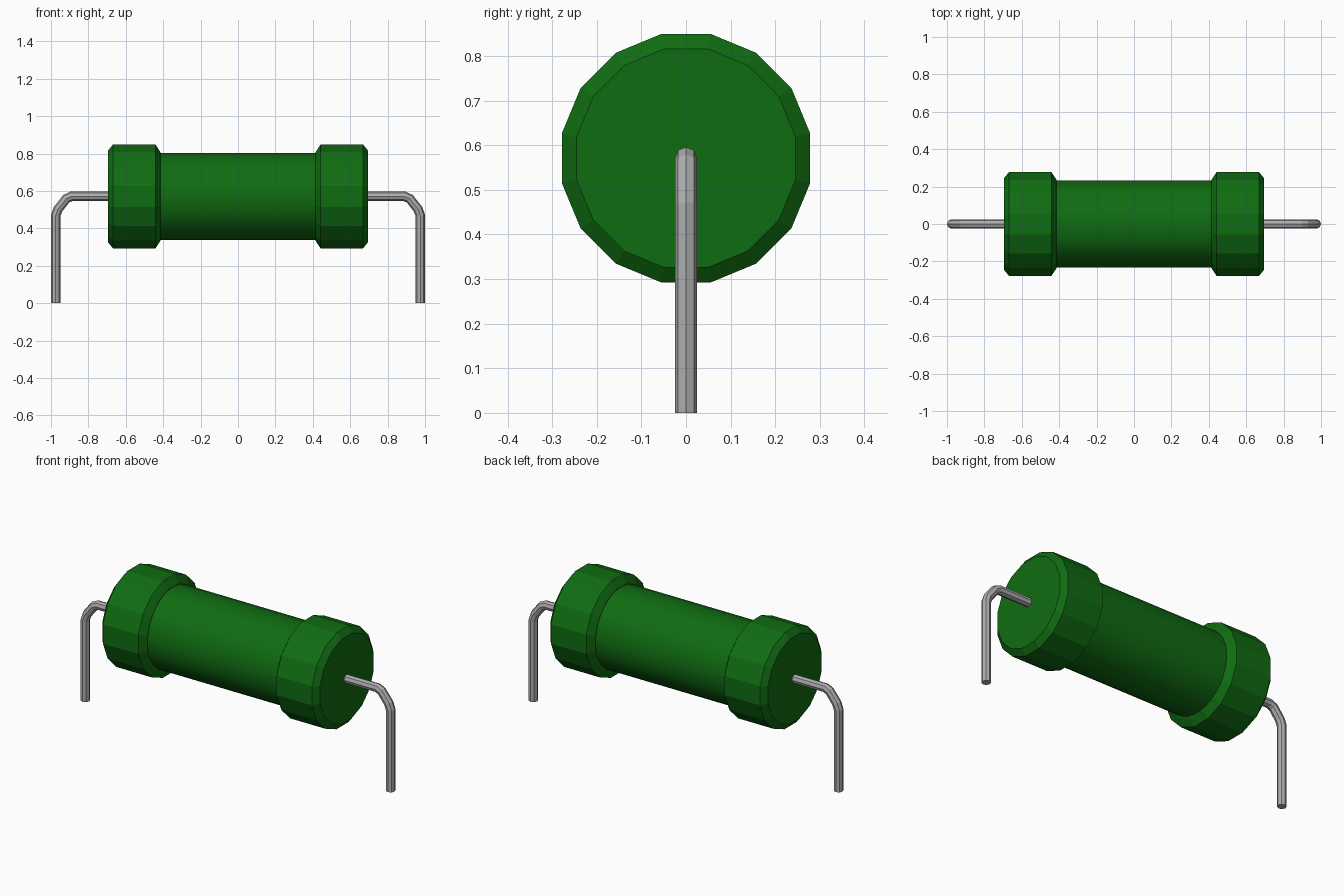
import bpy, bmesh, math
from mathutils import Vector

cube = bpy.data.objects.get("Cube")
if cube:
    bpy.data.objects.remove(cube, do_unlink=True)

AXIS_Z = 0.571


def material(name, rgb, roughness):
    m = bpy.data.materials.new(name)
    m.use_nodes = True
    m.diffuse_color = (*rgb, 1)
    shader = m.node_tree.nodes["Principled BSDF"]
    shader.inputs["Base Color"].default_value = (*rgb, 1)
    shader.inputs["Roughness"].default_value = roughness
    return m


green = material("green coating", (0.005, 0.15, 0.006), 0.5)
grey = material("grey wire", (0.42, 0.42, 0.42), 0.5)


def skin(name, rings, mat, smooth=False):
    """Join successive rings of points into a closed tube."""
    bm = bmesh.new()
    loops = [[bm.verts.new(p) for p in ring] for ring in rings]
    n = len(loops[0])
    for a, b in zip(loops, loops[1:]):
        for i in range(n):
            j = (i + 1) % n
            bm.faces.new((a[i], a[j], b[j], b[i]))
    bm.faces.new(loops[0])
    bm.faces.new(loops[-1])
    bmesh.ops.recalc_face_normals(bm, faces=bm.faces)
    mesh = bpy.data.meshes.new(name)
    bm.to_mesh(mesh)
    bm.free()
    mesh.materials.append(mat)
    obj = bpy.data.objects.new(name, mesh)
    bpy.context.collection.objects.link(obj)
    if smooth:
        bpy.ops.object.select_all(action="DESELECT")
        obj.select_set(True)
        bpy.context.view_layer.objects.active = obj
        bpy.ops.object.shade_smooth_by_angle(angle=math.radians(30))
    return obj


def lathe(profile, sides):
    """Rings around the body axis from (x, radius) pairs, with a flat on top."""
    angles = [math.tau * (i + 0.5) / sides for i in range(sides)]
    return [[(x, r * math.cos(a), AXIS_Z + r * math.sin(a)) for a in angles]
            for x, r in profile]


def sweep(path, radius, sides):
    """Mitred rings along a path lying in the XZ plane."""
    pts = [Vector((x, 0, z)) for x, z in path]
    side = Vector((0, 1, 0))
    rings = []
    for i, p in enumerate(pts):
        before = (p - pts[i - 1]).normalized() if i else (pts[1] - p).normalized()
        after = (pts[i + 1] - p).normalized() if i < len(pts) - 1 else before
        tangent = (before + after).normalized()
        normal = side.cross(tangent) / tangent.dot(before)
        rings.append([p + radius * (math.cos(math.tau * k / sides) * normal
                                    + math.sin(math.tau * k / sides) * side)
                      for k in range(sides)])
    return rings


# Central barrel
skin("barrel", lathe([(-0.45, 0.233), (0.45, 0.233)], 32), green, smooth=True)

# Chamfered end caps and bent wire leads
CAP = [(0.415, 0.242), (0.442, 0.284), (0.668, 0.284), (0.695, 0.250)]
LEAD = [(0.66, 0.571), (0.892, 0.571), (0.918, 0.559), (0.963, 0.502),
        (0.975, 0.468), (0.975, 0.0)]
for label, s in (("left", 1), ("right", -1)):
    skin(label + "_end_cap", lathe([(s * x, r) for x, r in CAP], 16), green)
    skin(label + "_wire_lead", sweep([(s * x, z) for x, z in LEAD], 0.025, 8), grey)
